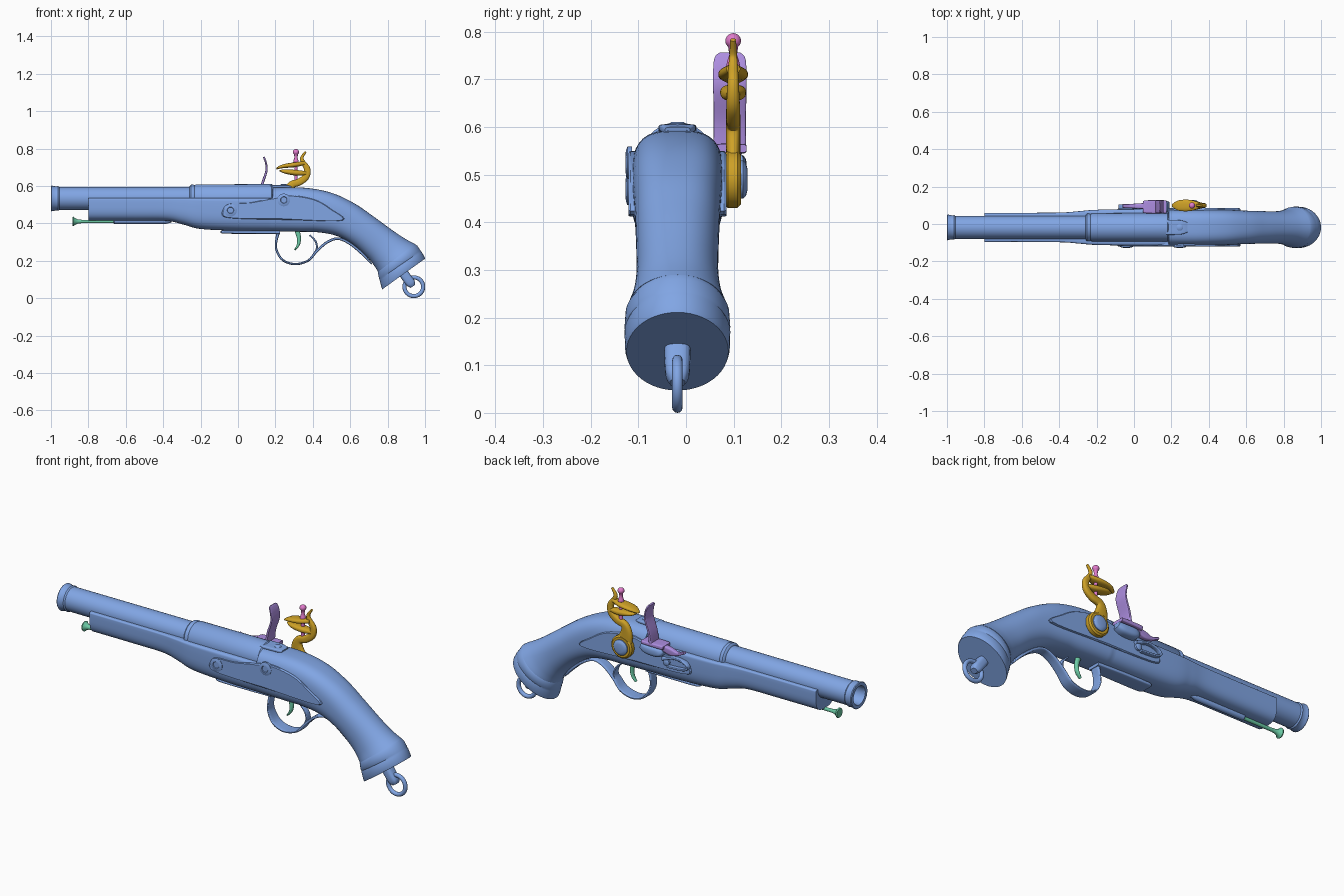
import bpy, bmesh, math
from mathutils import Vector

YC = -0.018  # centre line of the pistol


def material(name, rgb):
    m = bpy.data.materials.new(name)
    m.diffuse_color = (*rgb, 1)
    return m


BLUE = material("body_blue", (0.22, 0.38, 0.78))
GOLD = material("cock_gold", (0.62, 0.36, 0.02))
PURPLE = material("frizzen_purple", (0.42, 0.27, 0.75))
PINK = material("screw_pink", (0.75, 0.2, 0.6))
GREEN = material("steel_green", (0.15, 0.6, 0.38))


def finish(obj, mat, angle=35):
    obj.data.materials.append(mat)
    bpy.ops.object.select_all(action='DESELECT')
    obj.select_set(True)
    bpy.context.view_layer.objects.active = obj
    bpy.ops.object.shade_smooth_by_angle(angle=math.radians(angle))
    return obj


def loft(name, rings, mat, angle=35):
    bm = bmesh.new()
    loops = [[bm.verts.new(p) for p in r] for r in rings]
    n = len(loops[0])
    for a, b in zip(loops, loops[1:]):
        for i in range(n):
            bm.faces.new((a[i], a[(i + 1) % n], b[(i + 1) % n], b[i]))
    bm.faces.new(loops[0])
    bm.faces.new(loops[-1])
    bmesh.ops.recalc_face_normals(bm, faces=bm.faces)
    me = bpy.data.meshes.new(name)
    bm.to_mesh(me)
    bm.free()
    obj = bpy.data.objects.new(name, me)
    bpy.context.collection.objects.link(obj)
    return finish(obj, mat, angle)


def smooth(pts, steps=6):
    """Catmull-Rom interpolation of tuples."""
    out = []
    for i in range(len(pts) - 1):
        p0, p1, p2 = pts[max(i - 1, 0)], pts[i], pts[i + 1]
        p3 = pts[min(i + 2, len(pts) - 1)]
        for s in range(steps):
            t = s / steps
            out.append(tuple(0.5 * (2 * b + (c - a) * t + (2 * a - 5 * b + 4 * c - d) * t * t
                                    + (3 * b - a - 3 * c + d) * t ** 3)
                             for a, b, c, d in zip(p0, p1, p2, p3)))
    return out + [pts[-1]]


def power(v, n):
    return math.copysign(abs(v) ** (2 / n), v)


def sweep(name, path, mat, y=YC, n=2, sides=24, steps=6, angle=35):
    """Sweep along (x, z, half thickness, half width in y)."""
    pts = smooth(path, steps)
    rings = []
    for i, (x, z, th, w) in enumerate(pts):
        a, b = pts[max(i - 1, 0)], pts[min(i + 1, len(pts) - 1)]
        d = Vector((b[0] - a[0], 0, b[1] - a[1])).normalized()
        nrm = Vector((-d.z, 0, d.x))
        ring = []
        for k in range(sides):
            t = math.tau * (k + 0.5) / sides
            ring.append(Vector((x, y, z)) + nrm * th * power(math.sin(t), n)
                        + Vector((0, w * power(math.cos(t), n), 0)))
        rings.append(ring)
    return loft(name, rings, mat, angle)


def lathe(name, origin, axis, profile, mat, sides=40):
    """Revolve (distance, radius) pairs about an axis."""
    q = Vector(axis).to_track_quat('Z', 'Y')
    rings = [[Vector(origin) + q @ Vector((r * math.cos(math.tau * k / sides),
                                           r * math.sin(math.tau * k / sides), d))
              for k in range(sides)] for d, r in profile]
    return loft(name, rings, mat)


def plate(name, outline, y0, y1, mat, inset=0.006):
    """Flat plate with a chamfered outer face."""
    pts = smooth(outline + outline[:1], 5)[:-1]
    cx = sum(p[0] for p in pts) / len(pts)
    cz = sum(p[1] for p in pts) / len(pts)
    s = 1 if y1 > y0 else -1
    rows = [(y0, 0), (y1 - s * 0.005, 0), (y1, inset)]
    rings = []
    for y, k in rows:
        ring = []
        for x, z in pts:
            d = Vector((cx - x, cz - z)).normalized() * k
            ring.append((x + d.x, y, z + d.y))
        rings.append(ring)
    return loft(name, rings, mat, 25)


# Stock: top x,z, bottom x,z, half width, widest height, top and bottom squareness
fore = [(-.80, .535, -.80, .415, .078, .8, 9, 3.2), (-.55, .535, -.55, .415, .078, .8, 9, 3.2),
        (-.38, .535, -.38, .413, .080, .8, 9, 3.2), (-.29, .535, -.29, .393, .087, .8, 9, 3.2),
        (-.20, .535, -.20, .370, .094, .75, 9, 3.2), (0, .535, 0, .360, .097, .7, 9, 3.2),
        (.183, .535, .183, .358, .097, .7, 9, 3.2)]
grip = [(.186, .592, .186, .358, .097, .5, 3.2, 3.2), (.36, .590, .33, .355, .097, .5, 3.2, 3.2),
        (.50, .563, .43, .352, .095, .5, 3, 3), (.62, .508, .53, .332, .090, .5, 2.6, 2.6),
        (.72, .440, .62, .282, .087, .5, 2.3, 2.3), (.82, .367, .695, .215, .086, .5, 2.2, 2.2),
        (.89, .320, .732, .168, .093, .5, 2.1, 2.1), (.945, .290, .748, .140, .105, .5, 2, 2)]
rings = []
for tx, tz, bx, bz, w, m, nt, nb in smooth(fore) + smooth(grip):
    top, bot = Vector((tx, YC, tz)), Vector((bx, YC, bz))
    mid = bot.lerp(top, m)
    ring = []
    for k in range(56):
        t = math.tau * k / 56
        c, s = math.cos(t), math.sin(t)
        n, end = (nt, top) if s >= 0 else (nb, bot)
        ring.append(mid + (end - mid) * abs(power(s, n)) + Vector((0, w * power(c, n), 0)))
    rings.append(ring)
loft("stock", rings, BLUE)

# Butt cap
rings = []
for tx, tz, bx, bz, w in [(.945, .290, .748, .140, .103), (.958, .281, .748, .135, .109),
                          (.975, .256, .754, .105, .111), (.978, .252, .756, .100, .108),
                          (.982, .247, .758, .094, .111), (.998, .219, .768, .055, .110),
                          (1.0, .211, .771, .047, .107)]:
    top, bot = Vector((tx, YC, tz)), Vector((bx, YC, bz))
    mid, half = (top + bot) / 2, (top - bot) / 2
    rings.append([mid + half * math.sin(math.tau * k / 48)
                  + Vector((0, w * math.cos(math.tau * k / 48), 0)) for k in range(48)])
loft("butt_cap", rings, BLUE)

# Lanyard stud and ring
sweep("lanyard_stud", [(.87, .155, .026, .028), (.905, .105, .026, .027), (.925, .078, .024, .024),
                       (.935, .063, .014, .016)], BLUE, n=3)
bpy.ops.mesh.primitive_torus_add(major_radius=.05, minor_radius=.011, major_segments=40,
                                 minor_segments=12, location=(.94, YC, .061),
                                 rotation=(math.pi / 2, 0, 0))
bpy.context.object.name = "lanyard_ring"
finish(bpy.context.object, BLUE)

# Barrel with bore, heavier breech, tang and tang screw
lathe("barrel", (0, YC, .533), (1, 0, 0),
      [(.18, .06), (-.25, .062), (-.955, .061), (-.962, .066), (-.968, .064), (-.985, .066),
       (-.996, .069), (-1, .066), (-1, .049), (-.99, .046), (-.6, .046)], BLUE, 48)
lathe("breech", (0, YC, .533), (1, 0, 0),
      [(-.26, .06), (-.257, .068), (-.25, .074), (-.24, .074), (-.232, .071), (-.225, .075),
       (.18, .077), (.186, .072)], BLUE, 48)
sweep("tang", [(.17, .597, .008, .04), (.25, .598, .008, .038), (.285, .592, .008, .026)], BLUE, n=5)
lathe("tang_screw", (.245, YC, .59), (0, 0, 1), [(0, .018), (.017, .018), (.021, .012)], BLUE, 24)

# Lock plate, side plate and their screws
outline = [(-.088, .455), (-.055, .502), (.06, .51), (.18, .535), (.28, .55), (.41, .527),
           (.50, .475), (.56, .416), (.30, .418), (-.04, .428)]
for side, label in ((1, "lock_plate"), (-1, "side_plate")):
    plate(label, outline, YC + side * .06, YC + side * .103, BLUE)
for x, z in ((-.04, .47), (.245, .525)):
    lathe("side_screw", (x, YC - .095, z), (0, -1, 0),
          [(0, .034), (.01, .034), (.013, .026), (.014, .018), (.011, .016)], BLUE, 28)

# Ramrod, its head and the pipe
lathe("ramrod", (-.885, YC, .41), (1, 0, 0),
      [(0, .024), (.006, .026), (.014, .018), (.03, .011), (.05, .009), (.3, .009)], GREEN, 24)
lathe("ramrod_pipe", (-.665, YC, .413), (1, 0, 0),
      [(0, .013), (.004, .016), (.28, .016), (.31, .008)], BLUE, 24)

# Trigger guard and trigger
sweep("guard_plate", [(-.088, .357, .006, .03), (-.07, .354, .009, .04), (.08, .353, .009, .04),
                      (.225, .352, .009, .035)], BLUE, n=5)
sweep("trigger_guard", [(.217, .36, .01, .025), (.204, .30, .006, .025), (.207, .255, .006, .028),
                        (.24, .203, .006, .032), (.305, .182, .006, .034), (.375, .201, .006, .032),
                        (.42, .25, .007, .028), (.475, .298, .007, .026), (.535, .318, .007, .026),
                        (.60, .29, .007, .028), (.67, .232, .007, .025), (.715, .182, .004, .015)],
      BLUE, n=4)
sweep("guard_curl", [(.40, .228, .005, .022), (.421, .265, .005, .02), (.414, .305, .005, .016),
                     (.383, .337, .004, .012)], BLUE, n=4)
sweep("trigger", [(.315, .365, .014, .011), (.326, .32, .011, .011), (.322, .285, .008, .012),
                  (.303, .258, .004, .009)], GREEN)

# Cock: hub, S-shaped neck with spur, two jaws
CY = .099
lathe("cock_hub", (.30, .083, .49), (0, 1, 0),
      [(0, .056), (.005, .06), (.025, .06), (.032, .052)], GOLD)
sweep("cock_neck", [(.30, .49, .05, .015), (.278, .56, .034, .015), (.287, .605, .021, .015),
                    (.33, .622, .019, .015), (.364, .65, .018, .014), (.37, .69, .017, .012),
                    (.348, .727, .012, .01), (.342, .752, .009, .008), (.362, .783, .005, .006)],
      GOLD, CY, 2.6)
sweep("lower_jaw", [(.222, .682, .003, .008), (.255, .677, .012, .025), (.315, .670, .015, .026),
                    (.366, .668, .010, .014)], GOLD, CY, 2.5)
sweep("upper_jaw", [(.205, .692, .004, .008), (.24, .705, .010, .028), (.30, .713, .013, .030),
                    (.355, .722, .010, .014)], GOLD, CY, 2.5)
lathe("cock_screw", (.30, .112, .49), (0, 1, 0),
      [(0, .04), (.008, .04), (.014, .034), (.017, .022)], BLUE, 32)

# Jaw screw with ball head
ball = [(.781 + .016 * math.sin(math.radians(a)), .0165 * math.cos(math.radians(a)))
        for a in range(-50, 86, 15)]
lathe("jaw_screw", (.31, CY, 0), (0, 0, 1),
      [(.605, .005), (.61, .009), (.72, .009), (.727, .015), (.74, .012), (.752, .008)] + ball,
      PINK, 24)

# Frizzen: curved striking plate, pan cover and toe
FY = .092
sweep("frizzen_plate", [(.122, .55, .009, .034), (.13, .61, .007, .034), (.152, .68, .006, .035),
                        (.15, .72, .005, .035), (.142, .745, .005, .032), (.137, .755, .004, .022)],
      PURPLE, FY, 6)
sweep("pan_cover", [(.05, .553, .010, .030), (.07, .555, .011, .035), (.175, .555, .009, .035)],
      PURPLE, FY, 6)
sweep("frizzen_toe", [(.07, .55, .014, .016), (.02, .537, .019, .014), (-.02, .535, .009, .011),
                      (-.06, .55, .006, .010)], PURPLE, .096, 4)

# Priming pan and frizzen spring
sweep("priming_pan", [(.06, .535, .010, .02), (.085, .52, .026, .034), (.15, .52, .026, .034),
                      (.185, .53, .018, .028)], BLUE, FY, 3)
sweep("frizzen_spring", [(.07, .485, .008, .012), (0, .505, .006, .012), (-.055, .497, .006, .012),
                         (-.078, .476, .006, .012), (-.05, .458, .006, .012), (.04, .452, .006, .012)],
      BLUE, .092, 4)
lathe("spring_screw", (.05, .082, .47), (0, 1, 0), [(0, .018), (.014, .018), (.018, .012)], BLUE, 24)
